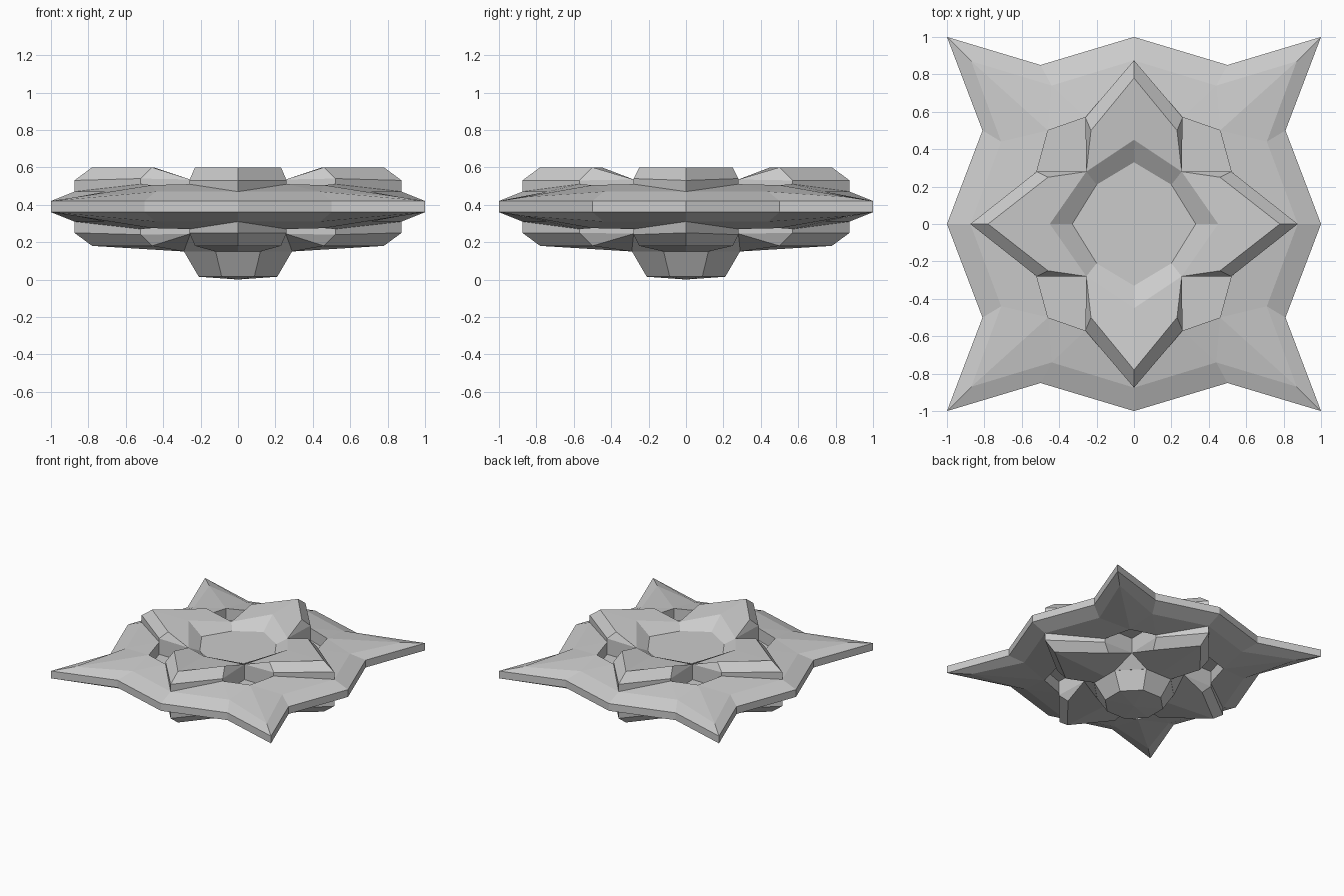
import bpy, bmesh, math
from mathutils import Matrix, Vector

if "Cube" in bpy.data.objects:
    bpy.data.objects.remove(bpy.data.objects["Cube"])

MID = 0.39   # the hull is nearly symmetric about this height

# Key points of one quarter of the upper half (x, y, z)
P = {
    # star-shaped rim
    'a': (1, 0, .42), 'b': (.81, .5, .42), 'c': (1, 1, .42),
    'd': (.5, .85, .42), 'e': (0, 1, .42),
    # plate ridges
    'h': (.71, .44, .47), 'k': (.87, .87, .44), 'l': (.44, .74, .47), 'g': (.46, .5, .505),
    # petal along x: tip foot, tip shoulder, tip top, side foot / shoulder / top
    'px': (.875, 0, .47), 'qx': (.875, 0, .53), 'tx': (.78, 0, .6),
    'sx': (.52, .28, .51), 'ux': (.52, .28, .54), 'vx': (.46, .25, .6),
    # petal along y
    'py': (0, .875, .47), 'qy': (0, .875, .53), 'ty': (0, .78, .6),
    'sy': (.26, .57, .51), 'uy': (.26, .57, .53), 'vy': (.23, .5, .6),
    # pit: inner corner and floor
    'i': (.255, .28, .535), 'fx': (.52, .28, .41), 'fg': (.46, .5, .41),
    'fy': (.26, .57, .41), 'fi': (.255, .28, .41),
    # recessed octagonal dish (top only)
    'ox': (.45, 0, .6), 'oy': (0, .45, .6), 'j': (.2, .21, .5),
    'nx': (.33, 0, .5), 'ny': (0, .33, .5), 'o': (0, 0, .5),
    # seat of the boss (bottom only, given before flipping)
    'wx': (.29, .12, .63), 'wy': (.12, .29, .63), 'zx': (.29, 0, .63),
    'zy': (0, .29, .63), 'z': (0, 0, .63),
}
SHARED = [
    # sloping plate
    'a b h px', 'b c k h', 'c d l k', 'd e py l',
    'px h sx', 'h g sx', 'h k g', 'k l g', 'l sy g', 'l py sy',
    # petal sides and chamfers
    'px sx ux qx', 'qx ux vx tx', 'py sy uy qy', 'qy uy vy ty',
    'vx ux i', 'vy uy i',
    # pit walls and floor
    'sx g fg fx', 'g sy fy fg', 'ux i fi fx sx', 'uy i fi fy sy', 'fx fg fy fi',
]
TOP = ['tx vx i ox', 'ty vy i oy', 'ox i j nx', 'oy i j ny', 'nx j ny o']
BOTTOM = ['tx vx i wx zx', 'ty vy i wy zy', 'i wx wy', 'zx wx wy zy z']


def finish(name, bm):
    bmesh.ops.remove_doubles(bm, verts=bm.verts[:], dist=1e-4)
    bmesh.ops.recalc_face_normals(bm, faces=bm.faces[:])
    me = bpy.data.meshes.new(name)
    bm.to_mesh(me)
    bm.free()
    ob = bpy.data.objects.new(name, me)
    bpy.context.collection.objects.link(ob)
    return ob


# Star hull: quarter patches mirrored in x and y, with top and flipped bottom
bm = bmesh.new()
for mx in (1, -1):
    for my in (1, -1):
        def pt(key, flip):
            x, y, z = P[key]
            return bm.verts.new((x * mx, y * my, 2 * MID - z if flip else z))

        for flip, extra in ((False, TOP), (True, BOTTOM)):
            for face in SHARED + extra:
                bm.faces.new([pt(k, flip) for k in face.split()])
        # thin vertical rim
        for p, q in ('ab', 'bc', 'cd', 'de'):
            bm.faces.new([pt(p, False), pt(q, False), pt(q, True), pt(p, True)])
finish('star_hull', bm)

# Tapered eight-sided boss under the hull, with a slightly pointed base
bm = bmesh.new()
k = 1 / math.cos(math.pi / 8)
rings = []
for r, z in ((.29, .152), (.21, .015)):
    rings.append([bm.verts.new((r * k * math.cos(a), r * k * math.sin(a), z))
                  for a in [math.pi / 8 + n * math.pi / 4 for n in range(8)]])
tip = bm.verts.new((0, 0, 0))
bm.faces.new(rings[0])
for n in range(8):
    m = (n + 1) % 8
    bm.faces.new((rings[0][n], rings[0][m], rings[1][m], rings[1][n]))
    bm.faces.new((rings[1][n], rings[1][m], tip))
finish('lower_boss', bm)
